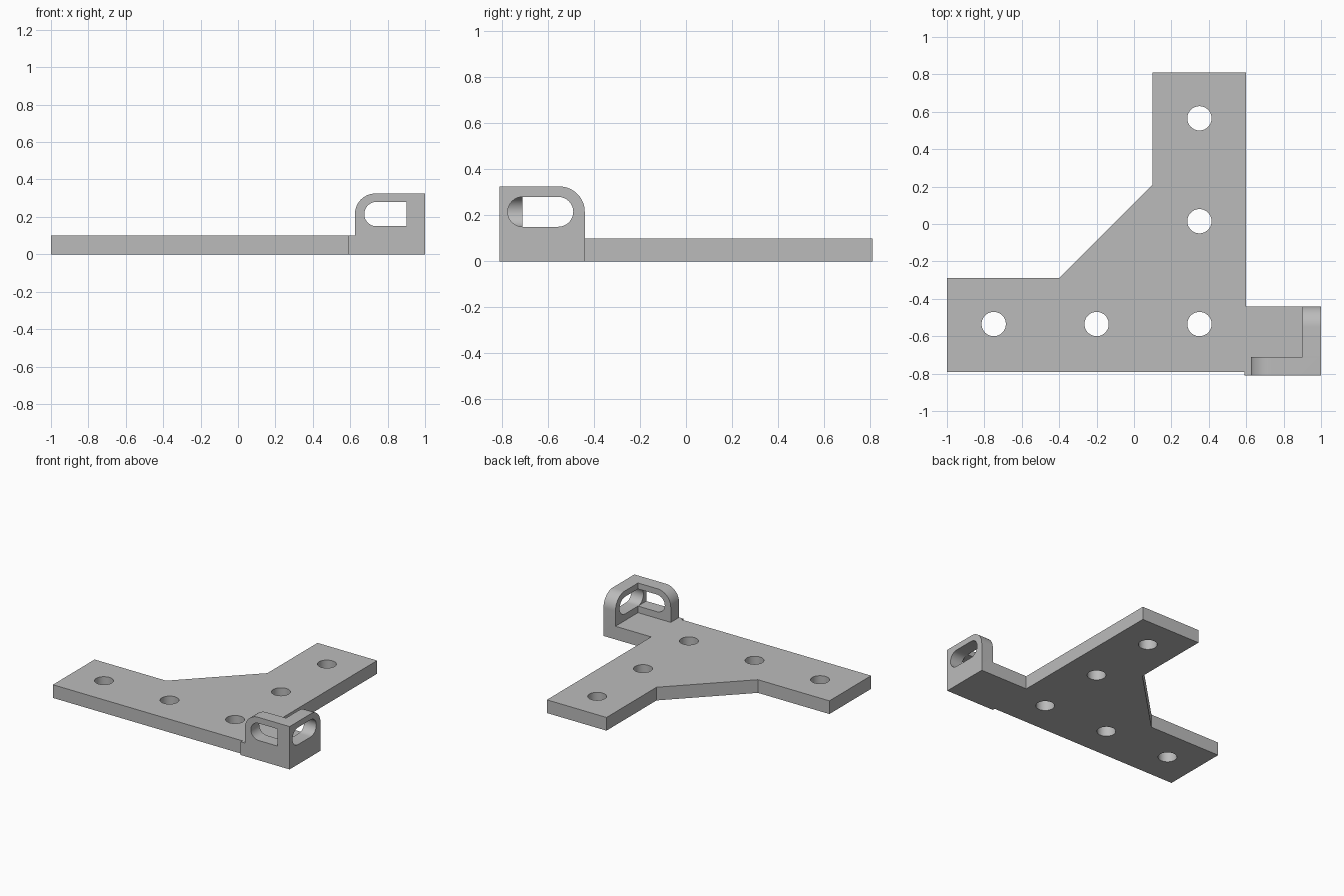
import bpy, bmesh
from math import sin, cos, pi, radians
from mathutils import Vector

cube = bpy.data.objects.get("Cube")
if cube:
    bpy.data.objects.remove(cube, do_unlink=True)

gray = bpy.data.materials.new("plain_gray")
gray.use_nodes = True
COLOUR = (0.5, 0.5, 0.5, 1)
gray.diffuse_color = COLOUR
gray.node_tree.nodes["Principled BSDF"].inputs["Base Color"].default_value = COLOUR

# Map profile coordinates (u, v) and depth d into space
PLACE = {"x": lambda u, v, d: (d, u, v),
         "y": lambda u, v, d: (u, d, v),
         "z": lambda u, v, d: (u, v, d)}


def prism(name, profile, axis, low, high):
    """Extrude a 2D profile along an axis."""
    bm = bmesh.new()
    place = PLACE[axis]
    face = bm.faces.new([bm.verts.new(place(u, v, low)) for u, v in profile])
    top = bmesh.ops.extrude_face_region(bm, geom=[face])["geom"]
    shift = Vector(place(0, 0, high - low))
    bmesh.ops.translate(bm, vec=shift, verts=[g for g in top if isinstance(g, bmesh.types.BMVert)])
    bmesh.ops.recalc_face_normals(bm, faces=bm.faces)
    mesh = bpy.data.meshes.new(name)
    bm.to_mesh(mesh)
    bm.free()
    mesh.materials.append(gray)
    obj = bpy.data.objects.new(name, mesh)
    bpy.context.collection.objects.link(obj)
    return obj


def arc(u, v, r, start, end, steps=16):
    angles = [radians(start + (end - start) * i / steps) for i in range(steps + 1)]
    return [(u + r * cos(a), v + r * sin(a)) for a in angles]


def combine(target, other, operation):
    """Apply a boolean and discard the helper solid."""
    mod = target.modifiers.new(operation, "BOOLEAN")
    mod.operation, mod.object, mod.solver = operation, other, "EXACT"
    bpy.context.view_layer.objects.active = target
    bpy.ops.object.modifier_apply(modifier=mod.name)
    bpy.data.objects.remove(other, do_unlink=True)


# Flat plate with diagonal gusset and corner tab
outline = [(-1, -.79), (.59, -.79), (.59, -.81), (1, -.81), (1, -.44), (.6, -.44),
           (.6, .81), (.1, .81), (.1, .21), (-.4, -.29), (-1, -.29)]
bracket = prism("corner_bracket", outline, "z", 0, .1)

# Upright walls, each with one rounded top corner
TOP, MID, ROUND, SLOT = .325, .215, .11, .065
front = [(1, .05), (1, TOP)] + arc(.735, MID, ROUND, 90, 180) + [(.625, .05)]
side = [(-.81, .05), (-.81, TOP)] + arc(-.55, MID, ROUND, 90, 0) + [(-.44, .05)]
combine(bracket, prism("front_wall", front, "y", -.81, -.71), "UNION")
combine(bracket, prism("side_wall", side, "x", .9, 1), "UNION")

# Slots: the front one stops at the side wall, the side one is fully rounded
front_slot = arc(.74, MID, SLOT, 90, 270) + [(.9, MID - SLOT), (.9, MID + SLOT)]
side_slot = arc(-.555, MID, SLOT, -90, 90) + arc(-.71, MID, SLOT, 90, 270)
combine(bracket, prism("front_slot", front_slot, "y", -.9, -.6), "DIFFERENCE")
combine(bracket, prism("side_slot", side_slot, "x", .9, 1.1), "DIFFERENCE")

# Screw holes along both arms
for x, y in [(-.75, -.535), (-.2, -.535), (.35, -.535), (.35, .015), (.35, .565)]:
    circle = arc(x, y, SLOT, 0, 360, 40)[:-1]
    combine(bracket, prism("screw_hole", circle, "z", -.1, .2), "DIFFERENCE")

# Merge coplanar pieces and smooth the curved faces
bm = bmesh.new()
bm.from_mesh(bracket.data)
bmesh.ops.remove_doubles(bm, verts=bm.verts, dist=.0001)
bmesh.ops.dissolve_limit(bm, angle_limit=radians(.5), verts=bm.verts, edges=bm.edges)
bm.to_mesh(bracket.data)
bm.free()
bpy.ops.object.select_all(action="DESELECT")
bracket.select_set(True)
bpy.context.view_layer.objects.active = bracket
bpy.ops.object.shade_smooth_by_angle(angle=radians(30))
